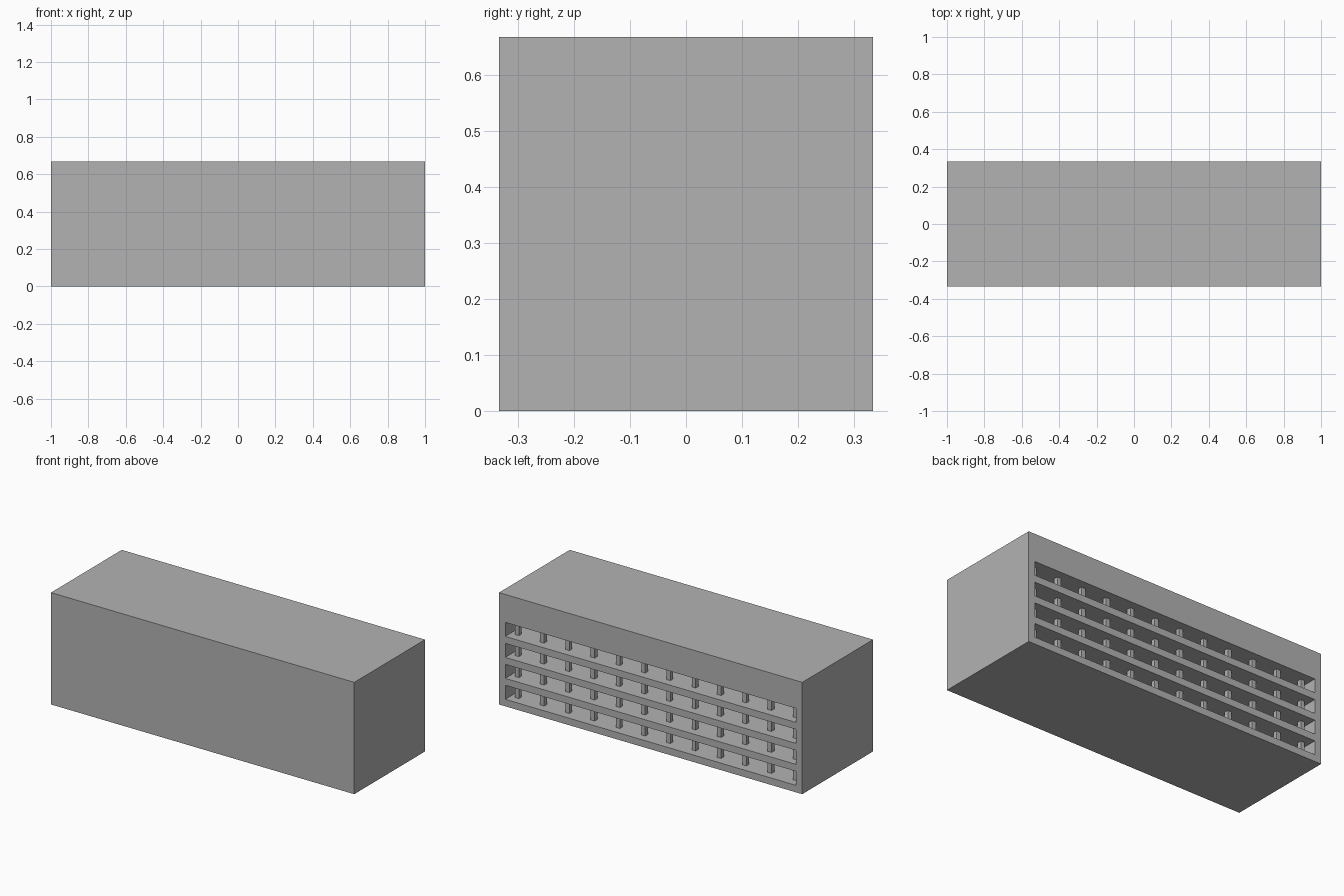
import bpy
import bmesh
from mathutils import Matrix, Vector

cube = bpy.data.objects.get("Cube")
if cube:
    bpy.data.objects.remove(cube, do_unlink=True)

U = 1 / 24                    # building module: wall and slab thickness
HALF_X, HALF_Y, HEIGHT = 1.0, 8 * U, 16 * U
LEVELS = 4
COLUMNS = 12
COLUMN_SIZE = 0.026

concrete = bpy.data.materials.new("concrete grey")
concrete.use_nodes = True
grey = (0.45, 0.45, 0.45, 1)
concrete.diffuse_color = grey
concrete.node_tree.nodes["Principled BSDF"].inputs["Base Color"].default_value = grey


def finish(name, bm):
    bmesh.ops.recalc_face_normals(bm, faces=bm.faces)
    mesh = bpy.data.meshes.new(name)
    bm.to_mesh(mesh)
    bm.free()
    mesh.materials.append(concrete)
    obj = bpy.data.objects.new(name, mesh)
    bpy.context.collection.objects.link(obj)
    return obj


def add_box(bm, low, high):
    low, high = Vector(low), Vector(high)
    matrix = Matrix.Translation((low + high) / 2) @ Matrix.Diagonal((*(high - low), 1))
    bmesh.ops.create_cube(bm, size=1, matrix=matrix)


def floor_z(level):
    return U + 3 * U * level


# Front wall, floors and roof: one comb-shaped section swept along the length
section = [(HALF_Y, HEIGHT), (-HALF_Y, HEIGHT), (-HALF_Y, 0), (HALF_Y, 0)]
for level in range(LEVELS):
    bottom, top = floor_z(level), floor_z(level) + 2 * U
    section += [(HALF_Y, bottom), (U - HALF_Y, bottom),
                (U - HALF_Y, top), (HALF_Y, top)]
bm = bmesh.new()
inner_x = HALF_X - U
face = bm.faces.new([bm.verts.new((-inner_x, y, z)) for y, z in section])
swept = bmesh.ops.extrude_face_region(bm, geom=[face])
bmesh.ops.translate(bm, vec=(2 * inner_x, 0, 0),
                    verts=[v for v in swept["geom"] if isinstance(v, bmesh.types.BMVert)])
finish("floors_and_front_wall", bm)

# End walls
for name, side in (("left_end_wall", 1), ("right_end_wall", -1)):
    bm = bmesh.new()
    x0, x1 = sorted((side * inner_x, side * HALF_X))
    add_box(bm, (x0, -HALF_Y, 0), (x1, HALF_Y, HEIGHT))
    finish(name, bm)

# Columns standing behind the open side on every level, with a row deeper inside
r = COLUMN_SIZE / 2
for name, y in (("outer_columns", HALF_Y - 1.5 * U), ("inner_columns", 1.5 * U - HALF_Y)):
    bm = bmesh.new()
    for level in range(LEVELS):
        for i in range(COLUMNS):
            x = (2 * i - COLUMNS + 1) * 2 * U
            add_box(bm, (x - r, y - r, floor_z(level)),
                    (x + r, y + r, floor_z(level) + 2 * U))
    finish(name, bm)
